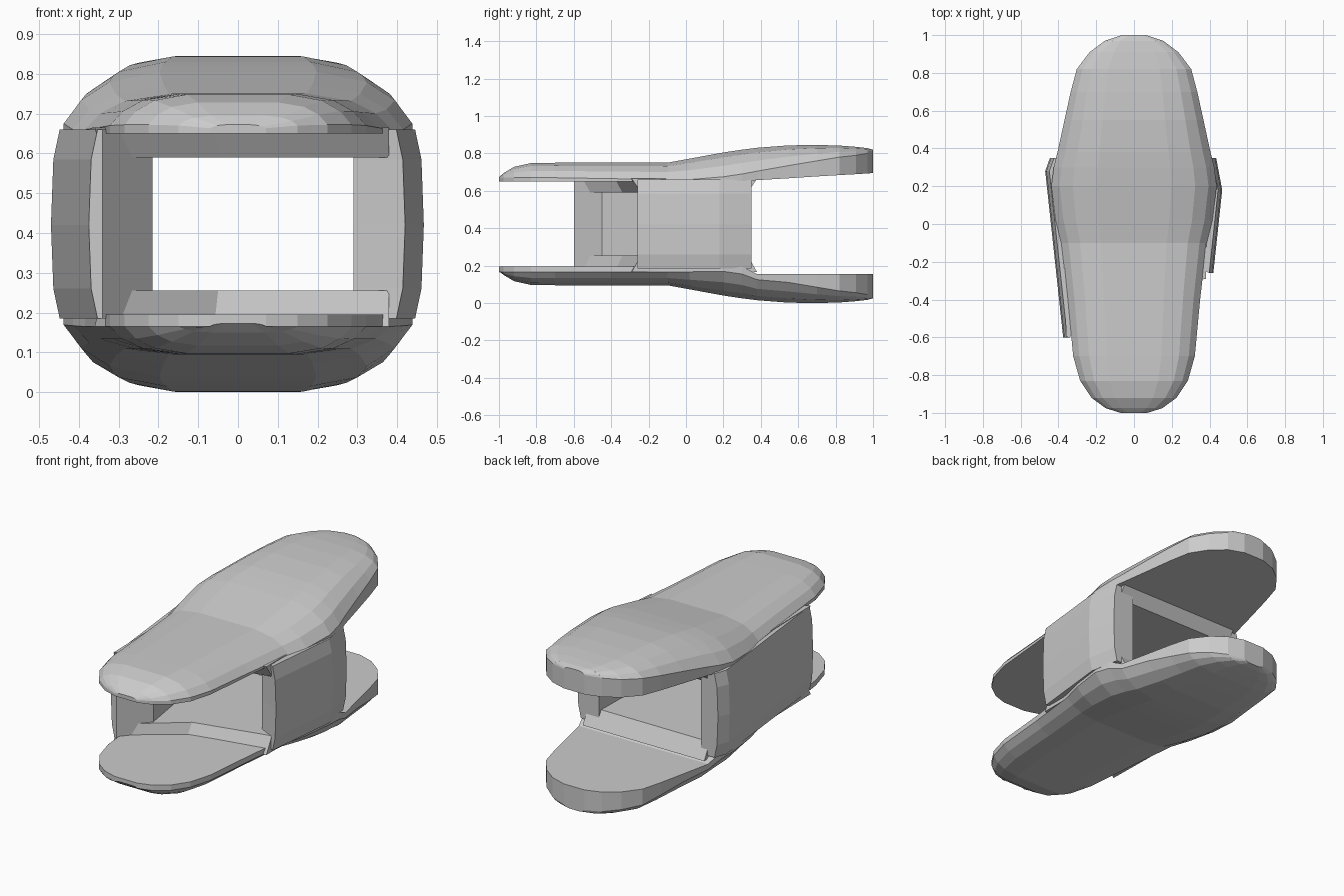
import bpy, bmesh

if "Cube" in bpy.data.objects:
    bpy.data.objects.remove(bpy.data.objects["Cube"])

def finish(bm, name):
    bmesh.ops.recalc_face_normals(bm, faces=bm.faces)
    me = bpy.data.meshes.new(name)
    bm.to_mesh(me)
    bm.free()
    ob = bpy.data.objects.new(name, me)
    bpy.context.collection.objects.link(ob)
    return ob

def loft(name, rings):
    bm = bmesh.new()
    loops = [[bm.verts.new(p) for p in r] for r in rings]
    n = len(loops[0])
    for a, b in zip(loops, loops[1:]):
        for i in range(n):
            j = (i + 1) % n
            bm.faces.new((a[i], a[j], b[j], b[i]))
    bm.faces.new(loops[0])
    bm.faces.new(loops[-1])
    return finish(bm, name)

# plate stations: y, half width, inner z, edge z, crown z
STATIONS = [
    (-1.00, .07, .65, .663, .672), (-.975, .15, .65, .67, .695),
    (-.92, .225, .65, .672, .728), (-.83, .285, .65, .672, .748),
    (-.70, .322, .65, .67, .75), (-.40, .35, .65, .665, .75),
    (-.10, .385, .65, .66, .75), (.02, .415, .648, .66, .772),
    (.20, .438, .646, .675, .805), (.30, .425, .652, .69, .82),
    (.38, .405, .657, .705, .83), (.55, .368, .667, .735, .843),
    (.70, .335, .677, .76, .845), (.82, .303, .684, .78, .842),
    (.91, .235, .689, .79, .835), (.97, .155, .693, .80, .828),
    (1.00, .065, .695, .805, .82)]

def plate(name, lower):
    rings = []
    for y, w, zi, ze, zt in STATIONS:
        if lower:   # the lower plate steps down behind the walls
            zi = .69 if y >= .38 else min(zi, .65)
            ze = max(ze, zi + .03)
        half = [(w, zi), (w, ze), (w * .9, ze + (zt - ze) * .45),
                (w * .74, ze + (zt - ze) * .8), (w * .45, zt)]
        pts = half + [(-x, z) for x, z in reversed(half)]
        rings.append([(x, y, .845 - z if lower else z) for x, z in pts])
    loft(name, rings)

plate("upper_plate", False)
plate("lower_plate", True)

# side walls: plan outline bulging outwards at mid height
def wall(name, plan, outer):
    rings = []
    for z, d in [(.185, -.022), (.26, -.006), (.42, 0), (.585, -.006), (.66, -.022)]:
        s = 1 if plan[0][0] > 0 else -1
        rings.append([(x + s * d if i in outer else x, y, z)
                      for i, (x, y) in enumerate(plan)])
    loft(name, rings)

wall("left_wall", [(-.375, -.6), (-.34, -.6), (-.215, -.45), (-.34, .35),
                   (-.445, .35), (-.47, .28)], (0, 4, 5))
wall("right_wall", [(.42, -.26), (.29, -.2), (.3, .35),
                    (.435, .35), (.467, .18)], (0, 3, 4))

# raised linings with sloping front and back edges
def lining(name, z_out, z_in):
    base = [(-.36, -.6), (-.06, -.38), (.38, -.29), (.38, .38), (-.38, .38)]
    top = [(-.34, -.57), (-.05, -.34), (.38, -.24), (.38, .33), (-.38, .33)]
    loft(name, [[(x, y, z_out) for x, y in base],
                [(x, y, z_in) for x, y in top]])

lining("floor_lining", .165, .255)
lining("ceiling_lining", .665, .59)
